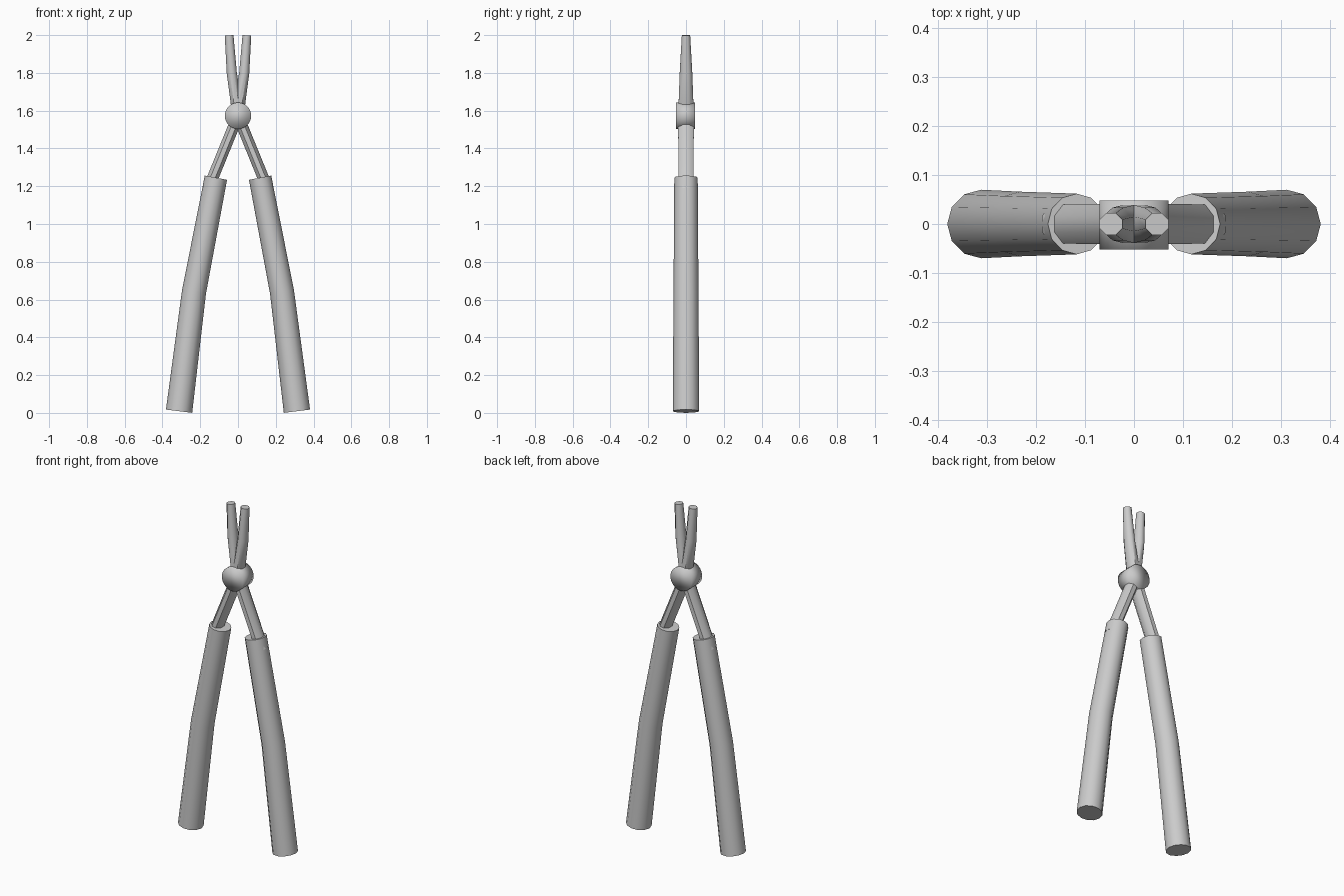
import bpy, bmesh, math
from mathutils import Vector

if "Cube" in bpy.data.objects:
    bpy.data.objects.remove(bpy.data.objects["Cube"])


def finish(name, bm, angle):
    bmesh.ops.recalc_face_normals(bm, faces=bm.faces)
    mesh = bpy.data.meshes.new(name)
    bm.to_mesh(mesh)
    bm.free()
    obj = bpy.data.objects.new(name, mesh)
    bpy.context.collection.objects.link(obj)
    bpy.ops.object.select_all(action='DESELECT')
    obj.select_set(True)
    bpy.context.view_layer.objects.active = obj
    bpy.ops.object.shade_smooth_by_angle(angle=math.radians(angle))
    return obj


def tube(name, stations, sides, turn=0.0, mirror=1):
    """Sweep an ellipse along (x, z, radius across, radius in y) stations."""
    bm = bmesh.new()
    pts = [Vector((mirror * s[0], 0, s[1])) for s in stations]
    rings = []
    for i, (p, s) in enumerate(zip(pts, stations)):
        d = Vector()
        if i > 0:
            d += (p - pts[i - 1]).normalized()
        if i < len(pts) - 1:
            d += (pts[i + 1] - p).normalized()
        d.normalize()
        across = Vector((d.z, 0, -d.x))
        ring = []
        for k in range(sides):
            a = turn + 2 * math.pi * k / sides
            ring.append(bm.verts.new(p + across * (s[2] * math.cos(a))
                                     + Vector((0, s[3] * math.sin(a), 0))))
        rings.append(ring)
    for a, b in zip(rings, rings[1:]):
        for k in range(sides):
            n = (k + 1) % sides
            bm.faces.new((a[k], a[n], b[n], b[k]))
    bm.faces.new(rings[0])
    bm.faces.new(rings[-1])
    return finish(name, bm, 50)


grip = [(-0.312, 0.009, 0.07, 0.07), (-0.233, 0.64, 0.064, 0.066),
        (-0.117, 1.245, 0.06, 0.062)]
# each arm runs from inside its grip, through the pivot, to the opposite jaw
arm = [(-0.16, 1.18, 0.0325, 0.043), (0.0, 1.573, 0.0325, 0.045),
       (0.033, 1.80, 0.029, 0.036), (0.047, 1.9985, 0.025, 0.024)]

for side, m in (("left", 1), ("right", -1)):
    tube(side + "_grip", grip, 12, 0.0, m)
    tube(side + "_arm_and_jaw", arm, 8, math.pi / 8, m)

# pivot pin, softly shaded all over
bm = bmesh.new()
bmesh.ops.create_cone(bm, cap_ends=True, segments=32, radius1=0.07,
                      radius2=0.07, depth=0.1)
for v in bm.verts:
    x, y, z = v.co
    v.co = (x, z - 0.0025, y + 1.573)
finish("pivot_pin", bm, 180)
